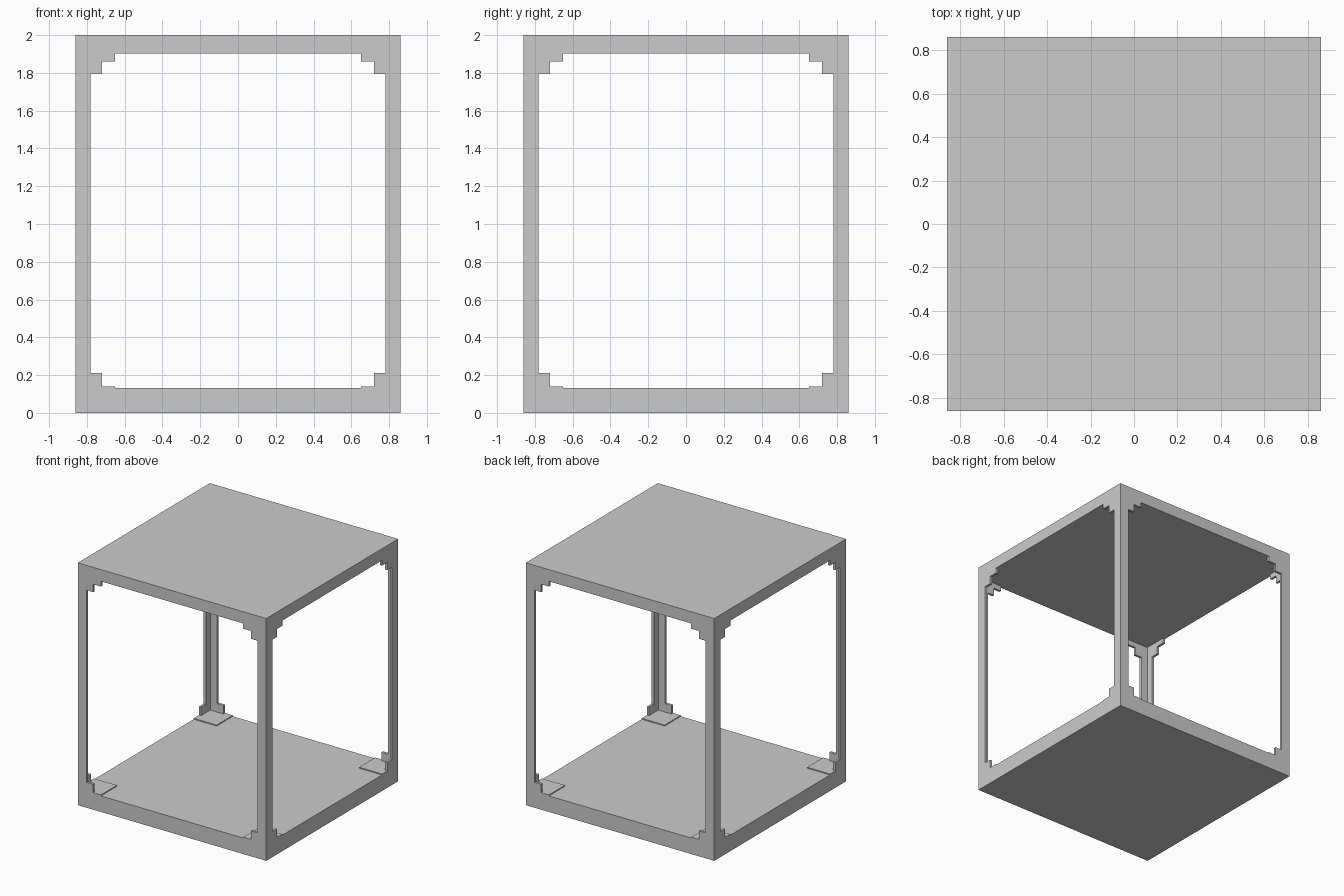
import bpy, bmesh
from mathutils import Vector

if "Cube" in bpy.data.objects:
    bpy.data.objects.remove(bpy.data.objects["Cube"])

HALF, THICK = 0.86, 0.02
FLOOR, CEIL = 0.132, 1.903


def make_object(name, bm, mirrored=False):
    bmesh.ops.recalc_face_normals(bm, faces=bm.faces)
    mesh = bpy.data.meshes.new(name)
    bm.to_mesh(mesh)
    bm.free()
    obj = bpy.data.objects.new(name, mesh)
    bpy.context.collection.objects.link(obj)
    if mirrored:
        mod = obj.modifiers.new("four_corners", 'MIRROR')
        mod.use_axis = (True, True, False)
        mod.use_mirror_merge = False
    return obj


def box(name, lo, hi, mirrored=False):
    bm = bmesh.new()
    bmesh.ops.create_cube(bm, size=1)
    lo, hi = Vector(lo), Vector(hi)
    bmesh.ops.scale(bm, vec=hi - lo, verts=bm.verts)
    bmesh.ops.translate(bm, vec=(lo + hi) / 2, verts=bm.verts)
    return make_object(name, bm, mirrored)


def plate(name, outer, start, along_x):
    """Post outline with stepped brackets, extruded inward to a thin plate."""
    outline = [(outer, FLOOR), (0.65, FLOOR), (0.65, 0.14), (0.72, 0.14),
               (0.72, 0.21), (0.78, 0.21), (0.78, 1.795), (0.72, 1.795),
               (0.72, 1.86), (0.65, 1.86), (0.65, CEIL), (outer, CEIL)]
    bm = bmesh.new()
    verts = [bm.verts.new((u, start, z) if along_x else (start, u, z))
             for u, z in outline]
    face = bm.faces.new(verts)
    ext = bmesh.ops.extrude_face_region(bm, geom=[face])
    moved = [v for v in ext["geom"] if isinstance(v, bmesh.types.BMVert)]
    offset = (0, -THICK, 0) if along_x else (-THICK, 0, 0)
    bmesh.ops.translate(bm, vec=offset, verts=moved)
    return make_object(name, bm, True)


# Solid floor and roof slabs
box("floor_slab", (-HALF, -HALF, 0), (HALF, HALF, FLOOR))
box("roof_slab", (-HALF, -HALF, CEIL), (HALF, HALF, 2))

# Angle posts: two thin stepped plates meeting at every corner
plate("post_plate_front_back", HALF, HALF, True)
plate("post_plate_sides", HALF - THICK, HALF, False)

# Low square pads on the floor corners
inner = HALF - THICK
box("corner_pad", (0.65, 0.65, FLOOR), (inner, inner, 0.14), True)
